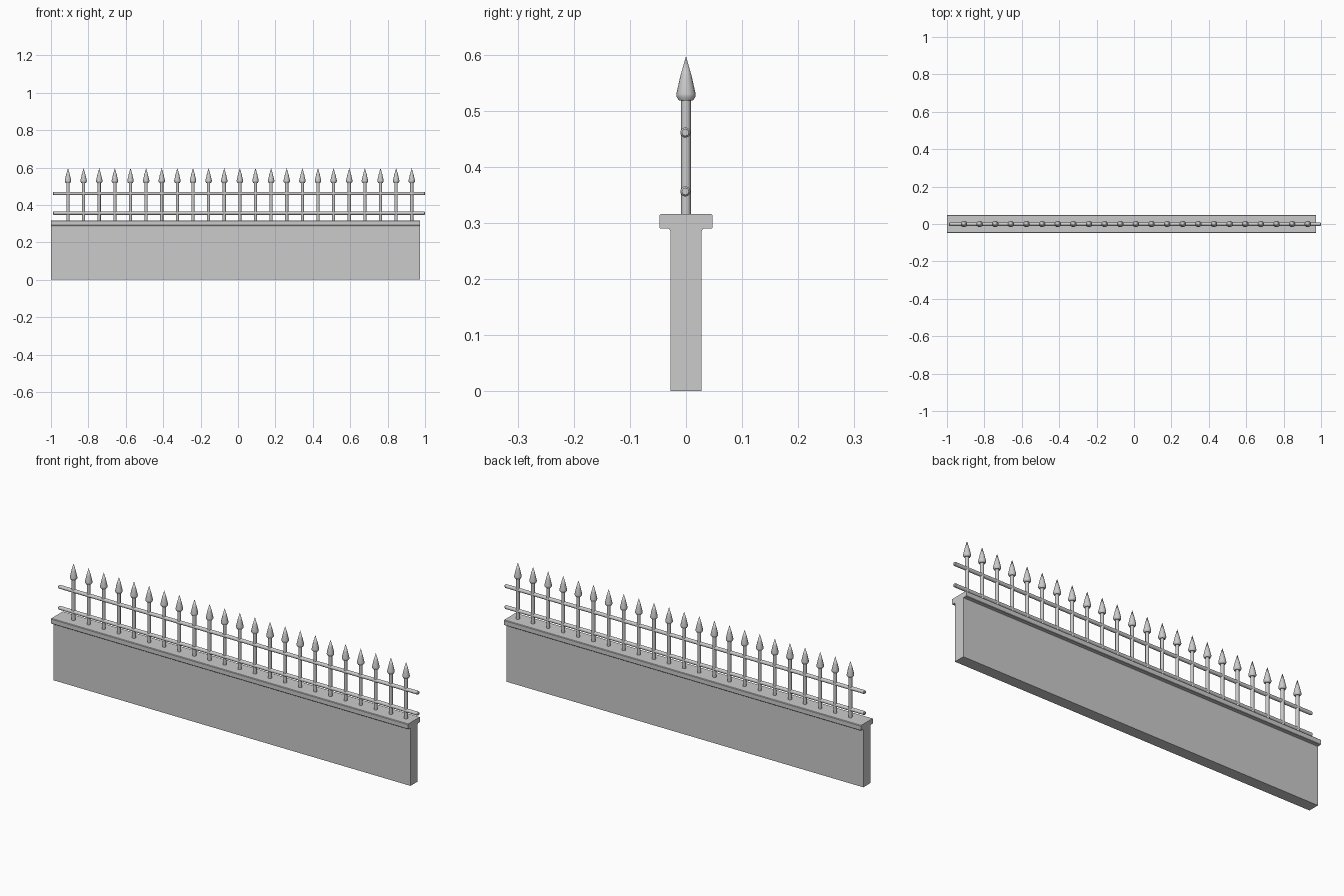
import bpy, bmesh, math
from mathutils import Matrix

if "Cube" in bpy.data.objects:
    bpy.data.objects.remove(bpy.data.objects["Cube"])


def finish(bm, name, smooth=True):
    bmesh.ops.recalc_face_normals(bm, faces=bm.faces)
    mesh = bpy.data.meshes.new(name)
    bm.to_mesh(mesh)
    bm.free()
    obj = bpy.data.objects.new(name, mesh)
    bpy.context.collection.objects.link(obj)
    if smooth:
        bpy.ops.object.select_all(action='DESELECT')
        bpy.context.view_layer.objects.active = obj
        obj.select_set(True)
        bpy.ops.object.shade_smooth_by_angle(angle=math.radians(35))
    return obj


def lathe(name, profile, matrix, sides=16):
    """Revolve (radius, height) points round z, then place with matrix."""
    bm = bmesh.new()
    verts = [bm.verts.new((r, 0, h)) for r, h in profile]
    edges = [bm.edges.new(pair) for pair in zip(verts, verts[1:])]
    bmesh.ops.spin(bm, geom=verts + edges, axis=(0, 0, 1), cent=(0, 0, 0),
                   angle=2 * math.pi, steps=sides, use_duplicate=False)
    bmesh.ops.remove_doubles(bm, verts=bm.verts, dist=1e-5)
    bm.transform(matrix)
    return finish(bm, name)


# Wall with overhanging coping: one T-shaped section run along x
half = [(0.028, 0), (0.028, 0.285), (0.030, 0.289), (0.033, 0.290),
        (0.046, 0.290), (0.0475, 0.292), (0.0475, 0.313), (0.045, 0.316)]
section = half + [(-y, z) for y, z in reversed(half)]
bm = bmesh.new()
face = bm.faces.new([bm.verts.new((-1, y, z)) for y, z in section])
ext = bmesh.ops.extrude_face_region(bm, geom=[face], use_keep_orig=True)
moved = [g for g in ext["geom"] if isinstance(g, bmesh.types.BMVert)]
bmesh.ops.translate(bm, verts=moved, vec=(1.973, 0, 0))
finish(bm, "wall_with_coping", smooth=False)

# Two horizontal rails with softened ends
L = 1.99
rail = [(0, 0), (0.006, 0), (0.009, 0.004), (0.009, L - 0.004), (0.006, L), (0, L)]
for name, z in (("lower_rail", 0.356), ("upper_rail", 0.461)):
    lathe(name, rail, Matrix.Translation((-0.99, -0.001, z)) @ Matrix.Rotation(math.pi / 2, 4, 'Y'))

# Row of pickets with spear heads
picket = [(0, 0.31), (0.0085, 0.31), (0.0085, 0.518), (0.0125, 0.518),
          (0.0172, 0.525), (0.0172, 0.530), (0.0100, 0.562), (0, 0.597)]
count, first, last = 23, -0.909, 0.929
for i in range(count):
    x = first + (last - first) * i / (count - 1)
    lathe(f"picket_{i + 1}", picket, Matrix.Translation((x, 0, 0)))
